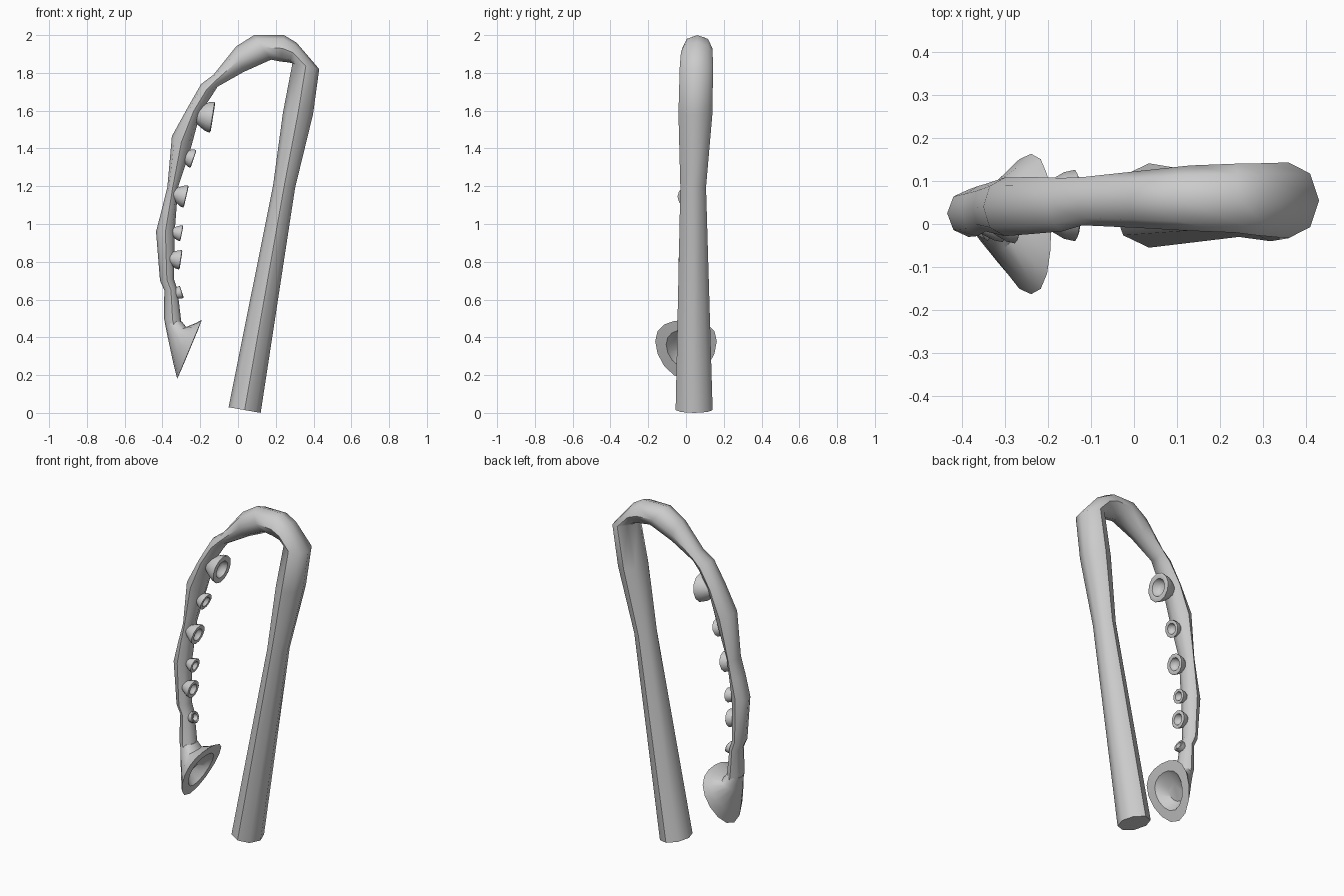
import bpy, bmesh, math
from mathutils import Vector

grey = bpy.data.materials.new("plain grey")
grey.diffuse_color = (0.6, 0.6, 0.6, 1)


def loft(name, rings, angle=40):
    """Skin a list of equal-length rings and cap both ends."""
    bm = bmesh.new()
    loops = [[bm.verts.new(p) for p in r] for r in rings]
    n = len(loops[0])
    for a, b in zip(loops, loops[1:]):
        for i in range(n):
            j = (i + 1) % n
            bm.faces.new((a[i], a[j], b[j], b[i]))
    bm.faces.new(loops[0][::-1])
    bm.faces.new(loops[-1])
    bmesh.ops.recalc_face_normals(bm, faces=bm.faces)
    me = bpy.data.meshes.new(name)
    bm.to_mesh(me)
    bm.free()
    me.materials.append(grey)
    ob = bpy.data.objects.new(name, me)
    bpy.context.collection.objects.link(ob)
    bpy.context.view_layer.objects.active = ob
    ob.select_set(True)
    bpy.ops.object.shade_smooth_by_angle(angle=math.radians(angle))
    ob.select_set(False)
    return ob


def section(ix, iz, ox, oz, cy, ry, n=8, egg=0.0):
    """Oval ring between an inner and an outer point of the side outline."""
    a, b = Vector((ix, cy, iz)), Vector((ox, cy, oz))
    mid, half = (a + b) / 2, (b - a) / 2
    pts = []
    for k in range(n):
        t = 2 * math.pi * k / n
        along = math.cos(t) - egg * math.sin(t) ** 2
        pts.append(mid + half * along + Vector((0, ry * math.sin(t), 0)))
    return pts


# Arm: inner x, inner z, outer x, outer z, centre y, half depth
ARM = [
    (-0.05, 0.03, 0.12, 0.0, 0.043, 0.098),
    (0.185, 1.20, 0.302, 1.19, 0.038, 0.068),
    (0.238, 1.59, 0.397, 1.58, 0.05, 0.09),
    (0.288, 1.85, 0.43, 1.82, 0.055, 0.088),
    (0.272, 1.855, 0.31, 1.96, 0.057, 0.084),
    (0.225, 1.86, 0.243, 2.0, 0.06, 0.08),
    (0.175, 1.87, 0.085, 2.0, 0.06, 0.076),
    (0.03, 1.805, -0.01, 1.94, 0.057, 0.066),
    (-0.108, 1.727, -0.13, 1.79, 0.053, 0.056),
    (-0.138, 1.68, -0.196, 1.74, 0.045, 0.062),
    (-0.20, 1.585, -0.27, 1.61, 0.043, 0.066),
    (-0.25, 1.40, -0.35, 1.465, 0.04, 0.068),
    (-0.317, 1.195, -0.374, 1.195, 0.038, 0.055),
    (-0.325, 1.09, -0.40, 1.09, 0.03, 0.058),
    (-0.335, 0.96, -0.434, 0.96, 0.025, 0.055),
    (-0.34, 0.71, -0.413, 0.70, 0.025, 0.05),
    (-0.32, 0.65, -0.39, 0.65, 0.025, 0.046),
    (-0.30, 0.48, -0.392, 0.50, 0.02, 0.055),
    (-0.28, 0.42, -0.36, 0.37, 0.01, 0.06),
]
loft("arm", [section(*s) for s in ARM], 50)

# Large end cup: outer shell, rim, hollow
CUP = [
    (-0.298, 0.485, -0.388, 0.48, 0.02, 0.05, 0.0),
    (-0.275, 0.455, -0.372, 0.40, 0.012, 0.075, 0.1),
    (-0.225, 0.475, -0.342, 0.26, 0.004, 0.13, 0.25),
    (-0.192, 0.492, -0.322, 0.18, 0.0, 0.163, 0.28),
    (-0.21, 0.443, -0.295, 0.24, 0.0, 0.105, 0.2),
    (-0.23, 0.43, -0.31, 0.26, 0.0, 0.09, 0.2),
    (-0.27, 0.39, -0.33, 0.31, 0.0, 0.05, 0.1),
]
loft("end_cup", [section(*s[:6], n=16, egg=s[6]) for s in CUP], 35)

# Small suckers: rim x, rim z, centre y, radius, depth, downward tilt
SUCKERS = [
    (-0.137, 1.565, 0.043, 0.083, 0.075, 9),
    (-0.238, 1.345, 0.035, 0.05, 0.05, 19),
    (-0.277, 1.145, 0.015, 0.06, 0.055, 13),
    (-0.300, 0.95, 0.02, 0.042, 0.045, 11),
    (-0.305, 0.81, 0.01, 0.052, 0.055, 9),
    (-0.300, 0.64, 0.02, 0.034, 0.05, -18),
]
# Sucker profile: radius and depth, both relative
PROFILE = [(0.45, -1.2), (0.72, -0.75), (0.93, -0.35), (1, 0),
           (0.85, 0.06), (0.62, 0), (0.5, -0.35), (0.25, -0.5)]
for i, (x, z, cy, r, depth, tilt) in enumerate(SUCKERS):
    t = math.radians(tilt)
    normal = Vector((math.cos(t), 0, -math.sin(t)))
    up = Vector((math.sin(t), 0, math.cos(t)))
    side = Vector((0, 1, 0))
    rings = []
    for pr, pd in PROFILE:
        c = Vector((x, cy, z)) + normal * pd * depth
        rings.append([c + (up * math.cos(a) + side * math.sin(a)) * pr * r
                      for a in (2 * math.pi * k / 12 for k in range(12))])
    loft(f"sucker_{i + 1}", rings, 45)
